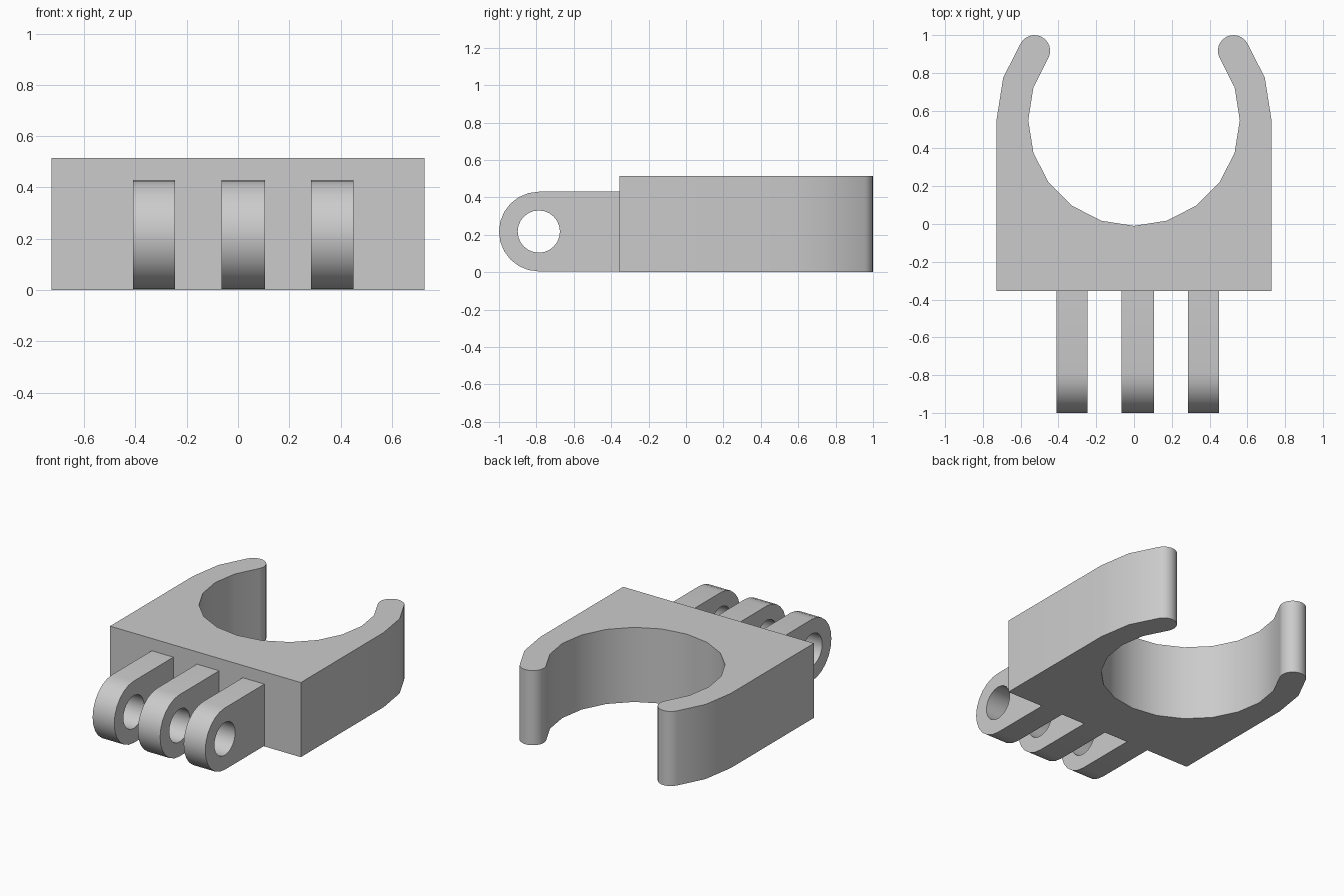
import bpy
import bmesh
from math import sin, cos, radians
from mathutils import Vector

cube = bpy.data.objects.get("Cube")
if cube:
    bpy.data.objects.remove(cube, do_unlink=True)

grey = bpy.data.materials.new("plain grey")
grey.use_nodes = True
grey.diffuse_color = (0.6, 0.6, 0.6, 1)
grey.node_tree.nodes["Principled BSDF"].inputs["Base Color"].default_value = (0.6, 0.6, 0.6, 1)


def arc(cx, cy, r, start, end, steps):
    """Points along an arc, angles in degrees."""
    angles = [radians(start + (end - start) * i / steps) for i in range(steps + 1)]
    return [(cx + r * cos(a), cy + r * sin(a)) for a in angles]


def extrude(name, loops, place, offset):
    """Fill the outline (further loops are holes) and extrude it into a solid."""
    bm = bmesh.new()
    edges = []
    for loop in loops:
        verts = [bm.verts.new(place(*p)) for p in loop]
        edges += [bm.edges.new((v, verts[i - 1])) for i, v in enumerate(verts)]
    bmesh.ops.triangle_fill(bm, edges=edges, use_beauty=True)
    grown = bmesh.ops.extrude_face_region(bm, geom=bm.faces[:], use_keep_orig=True)
    top = [g for g in grown["geom"] if isinstance(g, bmesh.types.BMVert)]
    bmesh.ops.translate(bm, verts=top, vec=Vector(offset))
    bmesh.ops.recalc_face_normals(bm, faces=bm.faces[:])
    mesh = bpy.data.meshes.new(name)
    bm.to_mesh(mesh)
    bm.free()
    mesh.materials.append(grey)
    obj = bpy.data.objects.new(name, mesh)
    bpy.context.collection.objects.link(obj)
    bpy.ops.object.select_all(action="DESELECT")
    obj.select_set(True)
    bpy.context.view_layer.objects.active = obj
    bpy.ops.object.shade_smooth_by_angle(angle=radians(35))


# Clip body: block with a faceted open ring and rounded jaw tips
back = -0.355
ring_y = 0.55
half = [(0.728, back)]
half += arc(0, ring_y, 0.728, 0, 18, 1)
half += arc(0.527, 0.917, 0.083, 27, 207, 12)
half += arc(0, ring_y, 0.56, 18, -72, 5)
mirrored = [(-x, y) for x, y in reversed(half)]
outline = half + [(0, ring_y - 0.56)] + mirrored
extrude("clip_body", [outline], lambda x, y: (x, y, 0), (0, 0, 0.515))

# Three hinge lugs with round ends and pin holes
lug_y, lug_z = -0.787, 0.217
lug = [(back, 0.43)] + arc(lug_y, lug_z, 0.213, 90, 270, 12) + [(back, 0.004)]
hole = arc(lug_y, lug_z, 0.113, 0, 360, 24)[:-1]
for side, x0, x1 in (("right", -0.41, -0.245), ("middle", -0.065, 0.105), ("left", 0.285, 0.45)):
    extrude(side + "_hinge_lug", [lug, hole], lambda y, z: (x0, y, z), (x1 - x0, 0, 0))
